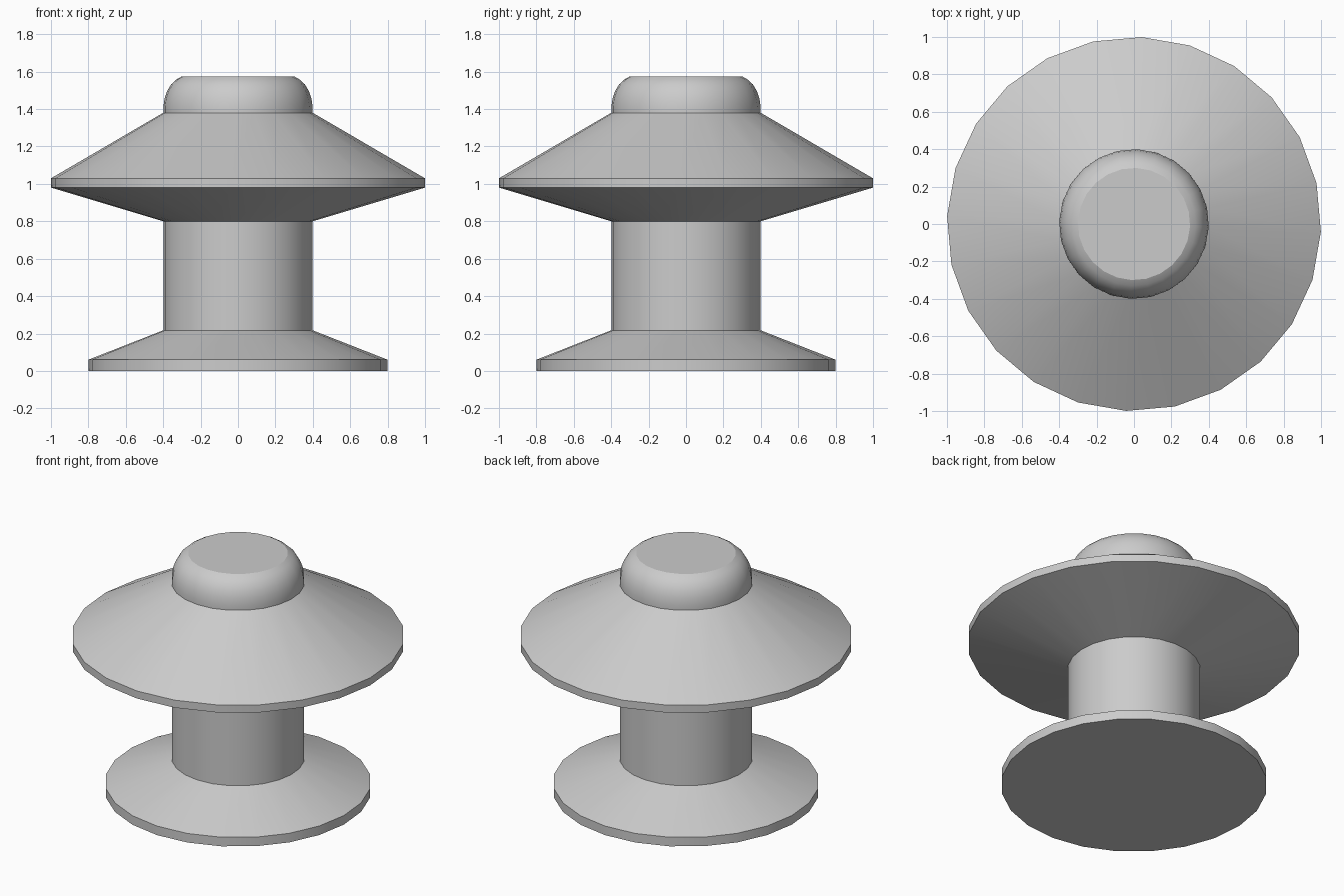
import bpy
import bmesh
import math

if "Cube" in bpy.data.objects:
    bpy.data.objects.remove(bpy.data.objects["Cube"])

SIDES = 24
OFFSET = math.radians(-2.4)


def lathe(name, profile, cap_bottom=False, cap_top=False):
    """Revolve (radius, height) points around z; only exposed ends get caps."""
    bm = bmesh.new()
    rings = []
    for r, z in profile:
        angles = [OFFSET + math.tau * i / SIDES for i in range(SIDES)]
        rings.append([bm.verts.new((r * math.cos(a), r * math.sin(a), z)) for a in angles])
    for low, high in zip(rings, rings[1:]):
        for i in range(SIDES):
            j = (i + 1) % SIDES
            bm.faces.new((low[i], low[j], high[j], high[i]))
    if cap_bottom:
        bm.faces.new(rings[0][::-1])
    if cap_top:
        bm.faces.new(rings[-1])
    mesh = bpy.data.meshes.new(name)
    bm.to_mesh(mesh)
    bm.free()
    obj = bpy.data.objects.new(name, mesh)
    bpy.context.collection.objects.link(obj)
    bpy.ops.object.select_all(action='DESELECT')
    obj.select_set(True)
    bpy.context.view_layer.objects.active = obj
    bpy.ops.object.shade_smooth_by_angle(angle=math.radians(25))
    return obj


# Flared foot with a thin vertical rim
lathe("base", [(0.8, 0.0), (0.8, 0.06), (0.4, 0.217)], cap_bottom=True)

# Straight column
lathe("stem", [(0.4, 0.217), (0.4, 0.8)])

# Wide double-cone disc with a narrow rim
lathe("wide_disc", [(0.4, 0.8), (1.0, 0.98), (1.0, 1.03), (0.4, 1.38)])

# Rounded knob with a flat top
lathe("top_knob", [(0.4, 1.38), (0.4, 1.41), (0.393, 1.457), (0.379, 1.497),
                   (0.358, 1.532), (0.33, 1.558), (0.3, 1.575)], cap_top=True)
